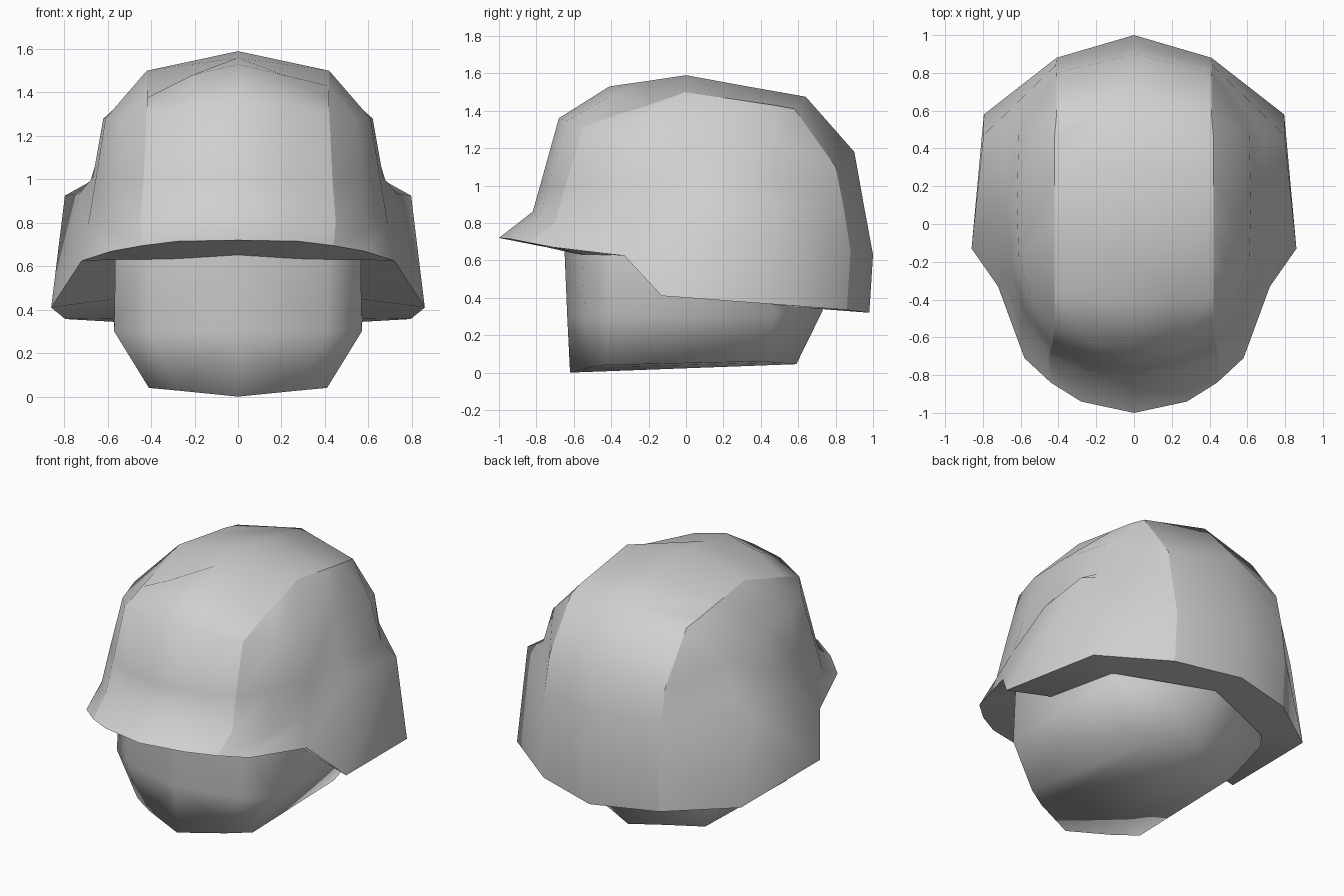
import bpy, bmesh

if "Cube" in bpy.data.objects:
    bpy.data.objects.remove(bpy.data.objects["Cube"], do_unlink=True)

grey = bpy.data.materials.new("light_grey")
grey.use_nodes = True
grey.diffuse_color = (0.63, 0.63, 0.63, 1)
grey.node_tree.nodes["Principled BSDF"].inputs["Base Color"].default_value = (0.63, 0.63, 0.63, 1)


def loft_half(name, rings, spine=None, creases=()):
    """Loft half rings running front to back on +x, close the end, mirror to -x.
    Creases are paths of (ring, column) pairs whose edges stay sharp."""
    bm = bmesh.new()
    rows = [[bm.verts.new(p) for p in ring] for ring in rings]
    for a, b in zip(rows, rows[1:]):
        for i in range(len(a) - 1):
            bm.faces.new((a[i], a[i + 1], b[i + 1], b[i]))
    last = rows[-1]
    if spine:
        # crown panels between the side ridge and the centre line
        s = [bm.verts.new(p) for p in spine]
        bm.faces.new((*last[0:4], s[0]))
        bm.faces.new((s[0], last[3], last[4], s[1]))
        bm.faces.new((s[1], last[4], last[5], s[2]))
        bm.faces.new((s[2], *last[5:9]))
    else:
        bm.faces.new(last)
    for path in creases:
        for (r0, c0), (r1, c1) in zip(path, path[1:]):
            bm.edges.get((rows[r0][c0], rows[r1][c1])).smooth = False
    bmesh.ops.mirror(bm, geom=bm.verts[:] + bm.edges[:] + bm.faces[:],
                     axis='X', merge_dist=0.0005)
    bmesh.ops.remove_doubles(bm, verts=bm.verts[:], dist=0.0005)
    bmesh.ops.recalc_face_normals(bm, faces=bm.faces[:])
    for f in bm.faces:
        f.smooth = True
    mesh = bpy.data.meshes.new(name)
    bm.to_mesh(mesh)
    bm.free()
    mesh.materials.append(grey)
    bpy.context.collection.objects.link(bpy.data.objects.new(name, mesh))


# Helmet: underside, rim, bend above the brim, wall, shoulder and crown ridge
underside = [(0, -.64, .65), (.28, -.59, .635), (.41, -.55, .63), (.56, -.41, .63), (.56, -.30, .63),
             (.56, -.07, .45), (.56, .49, .36), (.28, .62, .348), (0, .74, .34)]
rim = [(0, -1, .72), (.28, -.94, .715), (.44, -.84, .695), (.58, -.71, .67), (.72, -.33, .625),
       (.86, -.13, .41), (.795, .58, .357), (.41, .86, .335), (0, .98, .32)]
bend = [(0, -.82, .86), (.25, -.78, .845), (.45, -.70, .80), (.60, -.53, .765), (.69, -.28, .79),
        (.73, .06, .935), (.797, .47, .925), (.41, .88, .65), (0, 1, .63)]
wall = [(0, -.78, 1.0), (.24, -.735, 1.0), (.435, -.645, 1.0), (.575, -.47, 1.0), (.655, -.22, 1.0),
        (.668, .08, 1.01), (.68, .48, .99), (.415, .84, .90), (0, .95, .90)]
shoulder = [(0, -.68, 1.36), (.22, -.64, 1.345), (.42, -.55, 1.31), (.54, -.40, 1.28), (.61, -.18, 1.28),
            (.62, .10, 1.28), (.61, .48, 1.22), (.41, .80, 1.10), (0, .90, 1.18)]
ridge = [(0, -.41, 1.53), (.21, -.40, 1.48), (.42, -.38, 1.375), (.42, -.20, 1.43), (.42, 0, 1.50),
         (.42, .30, 1.455), (.42, .47, 1.43), (.41, .58, 1.41), (0, .64, 1.475)]
spine = [(0, -.20, 1.56), (0, 0, 1.59), (0, .30, 1.535)]
rim_edge = [(1, c) for c in range(9)]
ridge_edge = [(r, 2) for r in range(1, 6)] + [(5, c) for c in range(3, 8)] + [(r, 7) for r in range(4, 0, -1)]
loft_half("helmet", [underside, rim, bend, wall, shoulder, ridge], spine, [rim_edge, ridge_edge])

# Head: top hidden in the helmet, cheeks, then the tapered jaw and flat base
head_top = [(0, -.65, .66), (.41, -.56, .65), (.565, -.40, .64), (.57, .50, .64), (.28, .66, .64), (0, .80, .64)]
cheeks = [(0, -.635, .30), (.41, -.54, .30), (.57, -.415, .30), (.57, .47, .30), (.28, .60, .33), (0, .73, .33)]
jaw = [(0, -.62, 0), (.27, -.515, .027), (.41, -.435, .04), (.41, .39, .06), (.20, .49, .053), (0, .59, .045)]
loft_half("head", [head_top, cheeks, jaw])
